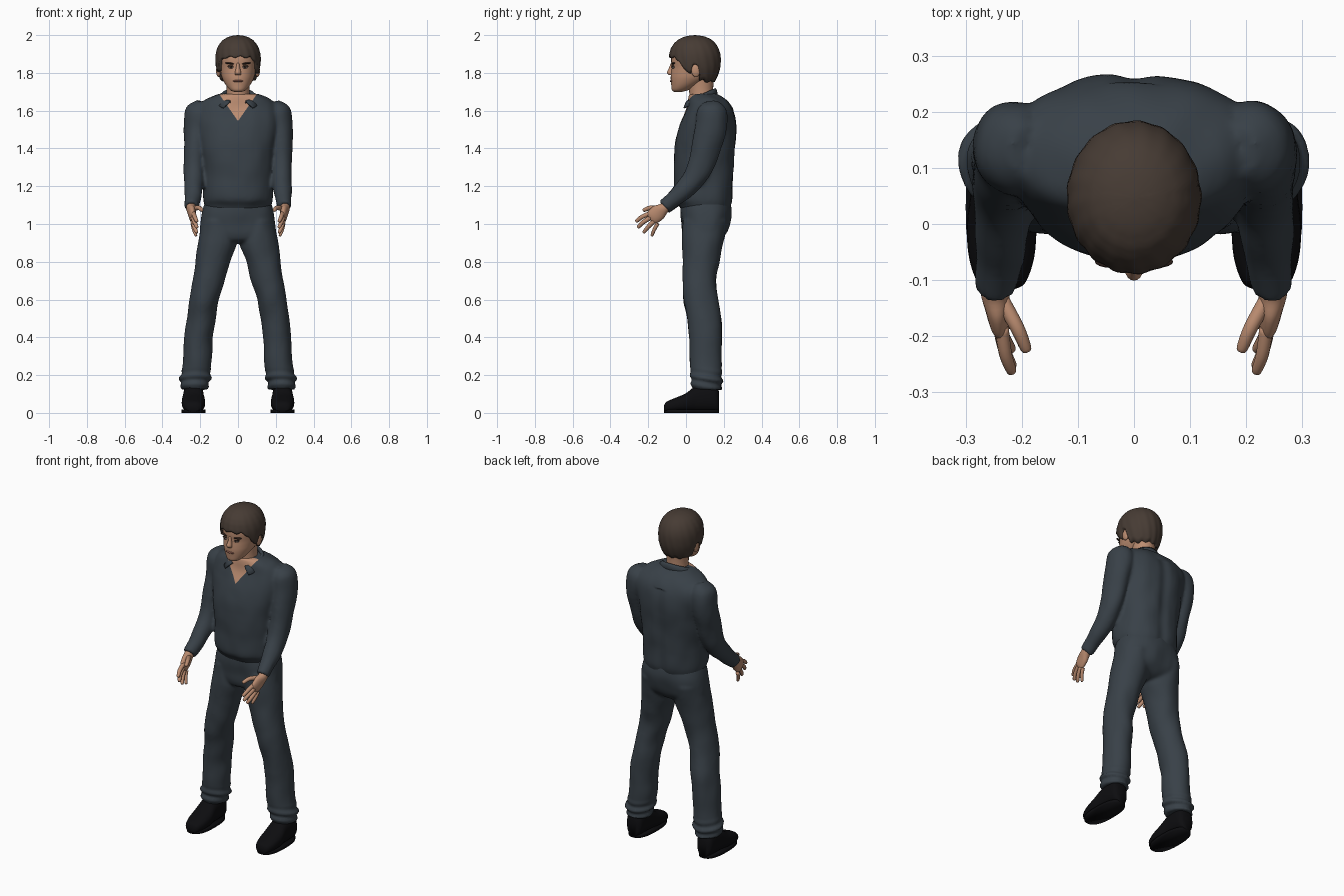
import bpy, bmesh, math
from mathutils import Vector, noise

if "Cube" in bpy.data.objects:
    bpy.data.objects.remove(bpy.data.objects["Cube"])


def material(name, r, g, b):
    m = bpy.data.materials.new(name)
    m.diffuse_color = (r, g, b, 1)
    m.use_nodes = True
    m.node_tree.nodes["Principled BSDF"].inputs["Base Color"].default_value = m.diffuse_color
    return m


CLOTH = material("slate cloth", 0.040, 0.052, 0.064)
SKIN = material("skin", 0.50, 0.265, 0.165)
HAIR = material("brown hair", 0.062, 0.044, 0.034)
BLACK = material("black leather", 0.004, 0.004, 0.005)
DARK = material("dark brow", 0.03, 0.016, 0.012)
WHITE = material("eye white", 0.35, 0.28, 0.25)
LIPS = material("lips", 0.32, 0.13, 0.095)


# ---------- helpers ----------
def zring(z, cy, rx, ry, cx=0.0):
    return Vector((cx, cy, z)), Vector((rx, 0, 0)), Vector((0, ry, 0))


def path_rings(pts):
    """pts: (x, y, z, radius sideways, radius across) -> rings square to the path"""
    out = []
    for i, p in enumerate(pts):
        a, b = pts[max(i - 1, 0)], pts[min(i + 1, len(pts) - 1)]
        t = (Vector(b[:3]) - Vector(a[:3])).normalized()
        u = Vector((1, 0, 0))
        u = (u - t * u.dot(t)).normalized()
        out.append((Vector(p[:3]), u * p[3], t.cross(u) * p[4]))
    return out


def smooth_rings(rings, k):
    """Catmull-Rom interpolation between rings"""
    out, last = [], len(rings) - 1
    for i in range(last):
        r = [rings[min(max(i + j, 0), last)] for j in (-1, 0, 1, 2)]
        for s in range(k):
            t = s / k
            w = (-.5*t + t*t - .5*t**3, 1 - 2.5*t*t + 1.5*t**3,
                 .5*t + 2*t*t - 1.5*t**3, -.5*t*t + .5*t**3)
            out.append([sum((r[j][c] * w[j] for j in range(4)), Vector()) for c in range(3)])
    return out + [rings[last]]


def loft(bm, rings, n=28, e=2.0, k=4):
    rows = []
    for c, u, v in smooth_rings(rings, k):
        row = []
        for i in range(n):
            a = math.tau * i / n
            x, y = (math.copysign(abs(f) ** (2 / e), f) for f in (math.cos(a), math.sin(a)))
            row.append(bm.verts.new(c + u * x + v * y))
        rows.append(row)
    for a, b in zip(rows, rows[1:]):
        for i in range(n):
            bm.faces.new((a[i], a[(i + 1) % n], b[(i + 1) % n], b[i]))
    bm.faces.new(rows[0])
    bm.faces.new(rows[-1])


def finish(name, bm, *mats):
    bmesh.ops.recalc_face_normals(bm, faces=bm.faces)
    for f in bm.faces:
        f.smooth = True
    me = bpy.data.meshes.new(name)
    bm.to_mesh(me)
    bm.free()
    for m in mats:
        me.materials.append(m)
    ob = bpy.data.objects.new(name, me)
    bpy.context.collection.objects.link(ob)
    return ob


def fuse(name, bm, *mats, iterations=5, folds=0.005):
    """weld overlapping lofts into one skin, then add soft cloth folds"""
    ob = finish(name, bm, *mats)
    r = ob.modifiers.new("weld", "REMESH")
    r.mode, r.voxel_size = "VOXEL", 0.009
    s = ob.modifiers.new("soften", "SMOOTH")
    s.factor, s.iterations = 0.5, iterations
    me = bpy.data.meshes.new_from_object(ob.evaluated_get(bpy.context.evaluated_depsgraph_get()))
    ob.modifiers.clear()
    b = bmesh.new()
    b.from_mesh(me)
    b.normal_update()
    for v in b.verts:
        q = Vector((v.co.x * 13, v.co.y * 13, v.co.z * 9))
        v.co += v.normal * noise.noise(q) * folds
    return ob, b


def store(ob, b):
    for f in b.faces:
        f.smooth = True
    b.to_mesh(ob.data)
    b.free()


def blob(name, loc, size, mat, rot=0.0):
    bm = bmesh.new()
    bmesh.ops.create_uvsphere(bm, u_segments=16, v_segments=10, radius=1)
    ob = finish(name, bm, mat)
    ob.location, ob.scale, ob.rotation_euler = loc, size, (0, rot, 0)


# ---------- shirt: torso and sleeves ----------
bm = bmesh.new()
loft(bm, [zring(*r) for r in (
    (1.07, .105, .168, .125), (1.10, .102, .176, .140), (1.14, .092, .184, .157),
    (1.25, .094, .184, .158), (1.40, .100, .198, .163), (1.50, .113, .215, .155),
    (1.57, .123, .225, .138), (1.62, .123, .213, .120), (1.66, .110, .170, .100),
    (1.69, .092, .100, .075))], n=40, e=2.3)
for s in (-1, 1):
    loft(bm, path_rings([(s * x, y, z, a, b) for x, y, z, a, b in (
        (.190, .130, 1.645, .030, .045), (.208, .135, 1.60, .070, .080),
        (.220, .132, 1.50, .068, .083), (.227, .105, 1.40, .060, .077),
        (.230, .075, 1.30, .056, .068), (.234, .030, 1.225, .052, .058),
        (.238, -.040, 1.155, .046, .048), (.243, -.085, 1.115, .040, .042),
        (.246, -.115, 1.09, .036, .040))]))
shirt, b = fuse("shirt", bm, CLOTH, SKIN)
for v in b.verts:                       # spine groove on the back
    if v.co.y > .15 and v.co.z < 1.6:
        v.co.y -= .010 * math.exp(-(v.co.x / .03) ** 2)
for s in (-1, 1):                       # V-shaped neck opening
    bmesh.ops.bisect_plane(b, geom=b.verts[:] + b.edges[:] + b.faces[:],
                           plane_co=(0, 0, 1.545), plane_no=(s, 0, -.7))
for f in b.faces:
    c = f.calc_center_median()
    if c.y < .06 and abs(c.x) < .7 * (c.z - 1.545):
        f.material_index = 1
store(shirt, b)

# ---------- trousers: hips and legs ----------
bm = bmesh.new()
loft(bm, [zring(*r) for r in (
    (1.12, .104, .172, .130), (1.06, .106, .190, .135), (1.00, .104, .200, .127),
    (.95, .098, .198, .117), (.915, .090, .150, .095), (.90, .09, .08, .06))], n=40, e=2.3)
for s in (-1, 1):
    loft(bm, [zring(z, cy, rx, ry, s * cx) for z, cy, rx, ry, cx in (
        (1.02, .105, .085, .118, .108), (.90, .088, .103, .110, .109),
        (.80, .079, .091, .097, .133), (.70, .071, .087, .089, .155),
        (.60, .077, .078, .091, .180), (.50, .097, .077, .090, .195),
        (.40, .101, .075, .087, .208), (.30, .104, .075, .084, .213),
        (.22, .106, .078, .083, .221), (.175, .108, .082, .084, .227),
        (.15, .110, .073, .080, .230), (.125, .112, .070, .080, .230))])
trousers, b = fuse("trousers", bm, CLOTH)
for v in b.verts:                       # bunched hems
    k = max(0, 1 - abs(v.co.z - .17) / .07)
    v.co += v.normal * .007 * k * math.sin(v.co.z * 130 + v.co.y * 25)
store(trousers, b)

# ---------- collar ----------
bm = bmesh.new()
rows, N = [], 32
for i in range(N + 1):
    a = math.radians(-152 + 304 * i / N)
    x, y = math.sin(a), math.cos(a)
    tip = max(0, abs(i - N / 2) / (N / 2) - .8) * 5
    rows.append([bm.verts.new(p) for p in (
        (.076 * x, .078 + .070 * y, 1.665 + .030 * y),
        (.088 * x, .076 + .080 * y, 1.685 + .035 * y),
        (.102 * x, .075 + .088 * y, 1.675 + .035 * y),
        (.122 * x + math.copysign(.022 * tip, x), .073 + .098 * y, 1.645 + .027 * y - .006 * tip))])
for p, q in zip(rows, rows[1:]):
    for j in range(3):
        bm.faces.new((p[j], q[j], q[j + 1], p[j + 1]))
collar = finish("collar", bm, CLOTH)
collar.modifiers.new("thickness", "SOLIDIFY").thickness = .006

# ---------- shoes ----------
for s in (-1, 1):
    bm = bmesh.new()
    rows = []
    for y, r, h in ((-.117, .020, .030), (-.105, .042, .052), (-.06, .058, .072),
                    (0, .062, .098), (.05, .056, .135), (.12, .054, .15),
                    (.16, .048, .14), (.176, .030, .10)):
        rows.append((Vector((s * .236, y, h / 2 + .006)), Vector((r, 0, 0)), Vector((0, 0, h / 2))))
    loft(bm, rows, n=24, e=2.5)
    finish("shoe", bm, BLACK)
    bm = bmesh.new()
    loft(bm, [zring(z, .03, .064, .146, s * .236) for z in (0, .009, .018)], n=32, e=2.5, k=1)
    finish("shoe_sole", bm, BLACK)

# ---------- hands ----------
FINGERS = (((.236, -.185, 1.058), (.229, -.232, 1.038), (.217, -.266, 1.012), .0115),
           ((.239, -.185, 1.035), (.230, -.226, 1.010), (.216, -.256, .980), .0115),
           ((.240, -.170, 1.015), (.232, -.200, .985), (.217, -.226, .953), .0110),
           ((.241, -.150, 1.003), (.234, -.168, .970), (.221, -.182, .936), .0095),
           ((.236, -.135, 1.080), (.208, -.185, 1.086), (.190, -.228, 1.072), .0125))
for s in (-1, 1):
    bm = bmesh.new()
    loft(bm, path_rings([(s * x, y, z, a, c) for x, y, z, a, c in (
        (.246, -.090, 1.108, .026, .028), (.248, -.118, 1.083, .026, .030),
        (.244, -.145, 1.062, .022, .042), (.240, -.175, 1.038, .017, .040),
        (.238, -.190, 1.028, .010, .030))]), n=20)
    for base, mid, tip, r in FINGERS:
        end = Vector(tip)
        near = end.lerp(Vector(mid), .15)
        loft(bm, path_rings([(s * p[0], p[1], p[2], r * k, r * k) for p, k in (
            (base, 1.1), (mid, 1), (near, .8), (end, .3))]), n=12)
    finish("hand", bm, SKIN)

# ---------- neck and head ----------
bm = bmesh.new()
loft(bm, [zring(1.58, .085, .06, .06), zring(1.66, .083, .062, .064),
          zring(1.72, .080, .060, .064), zring(1.80, .08, .065, .07)])
finish("neck", bm, SKIN)
bm = bmesh.new()
loft(bm, [zring(*r) for r in (
    (1.699, -.042, .018, .018), (1.708, -.032, .040, .042), (1.735, -.006, .064, .072),
    (1.77, .022, .083, .103), (1.80, .036, .091, .115), (1.83, .042, .096, .118),
    (1.88, .045, .101, .123), (1.94, .050, .092, .110), (1.98, .050, .055, .065))], n=36, e=2.1)
finish("head", bm, SKIN)

# nose, mouth, eyes, brows, ears
bm = bmesh.new()
loft(bm, [zring(1.852, -.068, .008, .012), zring(1.825, -.074, .011, .017),
          zring(1.802, -.081, .016, .020), zring(1.790, -.078, .015, .014)], n=16)
finish("nose", bm, SKIN)
blob("mouth", (0, -.076, 1.757), (.028, .010, .006), LIPS)
for s in (-1, 1):
    blob("eye", (s * .036, -.067, 1.829), (.016, .008, .0055), WHITE)
    blob("iris", (s * .036, -.0735, 1.829), (.0055, .003, .005), DARK)
    blob("eyelid", (s * .037, -.067, 1.836), (.019, .009, .003), DARK)
    blob("eyebrow", (s * .041, -.067, 1.850), (.029, .011, .005), DARK, -s * .12)
    blob("ear", (s * .103, .052, 1.812), (.013, .024, .034), SKIN)


# ---------- hair cap with a hairline that changes round the head ----------
def lerp_table(t, x):
    for (x0, y0), (x1, y1) in zip(t, t[1:]):
        if x <= x1:
            return y0 + (y1 - y0) * (x - x0) / (x1 - x0)
    return t[-1][1]


HAIRLINE = ((0, 1.885), (35, 1.882), (52, 1.865), (64, 1.815), (80, 1.80), (84, 1.842),
            (98, 1.838), (105, 1.765), (130, 1.755), (180, 1.758))
PROFILE = ((1.75, .76), (1.79, .90), (1.83, .98), (1.87, 1), (1.90, .985), (1.93, .92),
           (1.955, .81), (1.975, .66), (1.99, .44), (1.997, .24), (2.0, .0))
bm = bmesh.new()
N, M, rows = 96, 20, []
for i in range(N):
    a = math.tau * i / N
    deg = math.degrees(min(a, math.tau - a))
    low = lerp_table(HAIRLINE, deg) + .005 * math.sin(a * 13)
    row = []
    for j in range(1, M + 2):
        q = min(j, M) / M
        z = 2 - (2 - low) * q ** 1.7
        r = lerp_table(PROFILE, z) * (.80 if j > M else 1 + .012 * q * math.sin(a * 17 + z * 30))
        row.append(bm.verts.new((.120 * r * math.sin(a), .047 - .137 * r * math.cos(a), z)))
    rows.append(row)
top = bm.verts.new((0, .047, 2.0))
for p, q in zip(rows, rows[1:] + rows[:1]):
    bm.faces.new((top, p[0], q[0]))
    for j in range(M):
        bm.faces.new((p[j], p[j + 1], q[j + 1], q[j]))
finish("hair", bm, HAIR)
